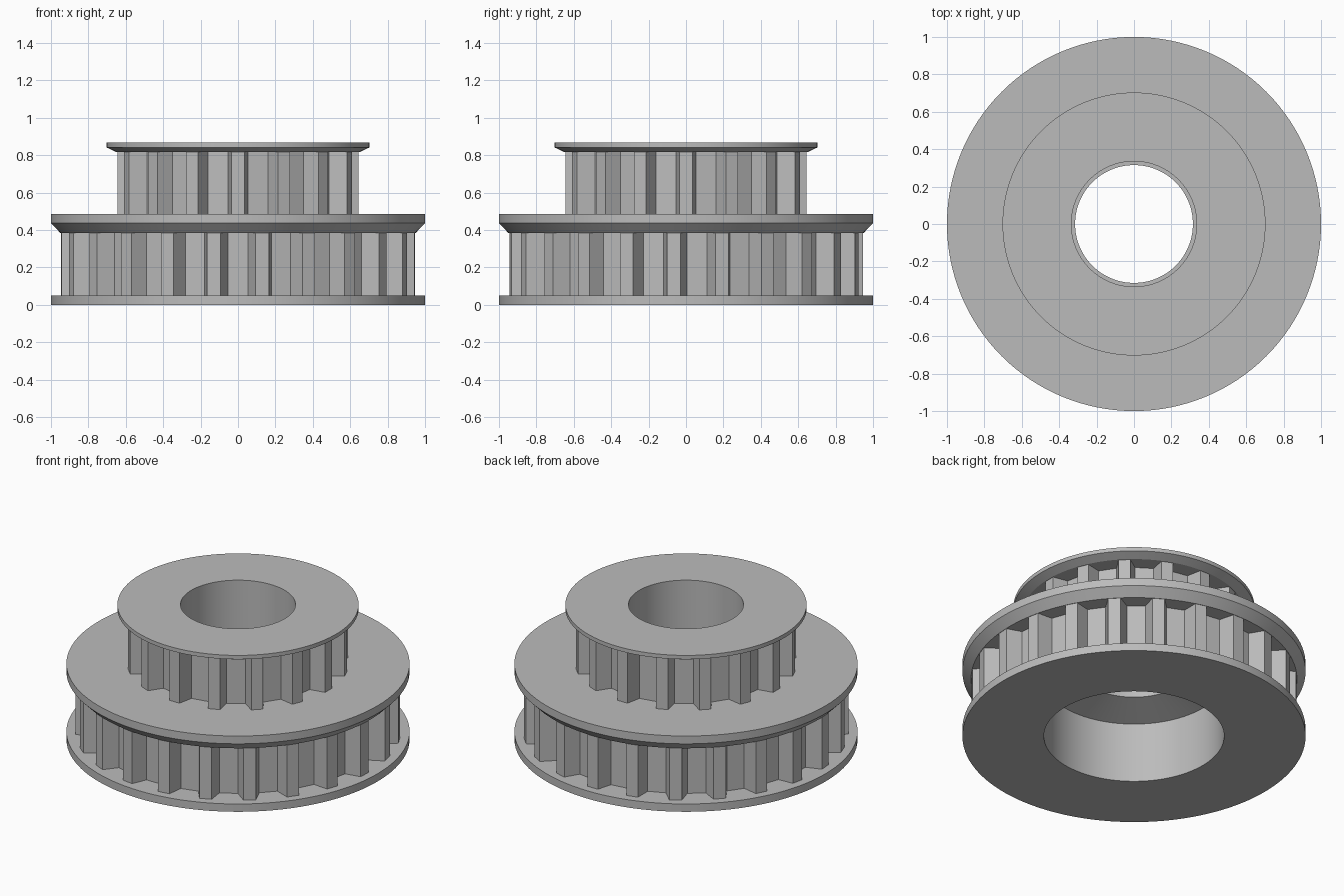
import bpy, bmesh
from math import sin, cos, pi, radians

old = bpy.data.objects.get("Cube")
if old:
    bpy.data.objects.remove(old, do_unlink=True)

metal = bpy.data.materials.new("plain_grey")
metal.use_nodes = True
GREY = (0.5, 0.5, 0.5, 1)
metal.diffuse_color = GREY
metal.node_tree.nodes["Principled BSDF"].inputs["Base Color"].default_value = GREY

SEGMENTS = 128
LOWER_BORE, UPPER_BORE, THROAT = 0.525, 0.335, 0.315


def finish(name, bm):
    bmesh.ops.recalc_face_normals(bm, faces=bm.faces)
    mesh = bpy.data.meshes.new(name)
    bm.to_mesh(mesh)
    bm.free()
    mesh.materials.append(metal)
    obj = bpy.data.objects.new(name, mesh)
    bpy.context.collection.objects.link(obj)
    bpy.ops.object.select_all(action="DESELECT")
    obj.select_set(True)
    bpy.context.view_layer.objects.active = obj
    bpy.ops.object.shade_smooth_by_angle(angle=radians(12))
    return obj


def lathe(name, profile):
    """Spin a closed (radius, height) profile around z."""
    bm = bmesh.new()
    verts = [bm.verts.new((r, 0, z)) for r, z in profile]
    edges = [bm.edges.new((v, verts[i - 1])) for i, v in enumerate(verts)]
    bmesh.ops.spin(bm, geom=verts + edges, cent=(0, 0, 0), axis=(0, 0, 1),
                   angle=2 * pi, steps=SEGMENTS, use_merge=True)
    bmesh.ops.remove_doubles(bm, verts=bm.verts, dist=1e-5)
    return finish(name, bm)


def wall(bm, points, z0, z1):
    """Raise a closed outline into a vertical wall."""
    low = [bm.verts.new((x, y, z0)) for x, y in points]
    high = [bm.verts.new((x, y, z1)) for x, y in points]
    for i in range(len(points)):
        bm.faces.new((low[i - 1], low[i], high[i], high[i - 1]))


def toothed_ring(name, teeth, root, tip, root_half, tip_half, bore, z0, z1):
    """Trapezoid teeth outside, round bore inside; flanges close the ends."""
    tooth = ((root, -root_half), (tip, -tip_half), (tip, tip_half), (root, root_half))
    outline = []
    for k in range(teeth):
        centre = pi / 2 + 2 * pi * k / teeth
        for r, offset in tooth:
            a = centre + radians(offset)
            outline.append((r * cos(a), r * sin(a)))
    circle = [(bore * cos(2 * pi * i / SEGMENTS), bore * sin(2 * pi * i / SEGMENTS))
              for i in range(SEGMENTS)]
    bm = bmesh.new()
    wall(bm, outline, z0, z1)
    wall(bm, circle, z0, z1)
    return finish(name, bm)


# Flanges
lathe("bottom_flange", [(LOWER_BORE, 0), (1, 0), (1, 0.05), (LOWER_BORE, 0.05)])
lathe("middle_flange", [(LOWER_BORE, 0.385), (0.95, 0.385), (1, 0.437), (1, 0.487),
                        (THROAT, 0.487), (THROAT, 0.445)])
lathe("top_flange", [(UPPER_BORE, 0.817), (0.65, 0.817), (0.703, 0.842),
                     (0.703, 0.867), (UPPER_BORE, 0.867)])

# Toothed rings between the flanges
toothed_ring("lower_toothed_ring", 23, 0.854, 0.948, 4.2, 2.2, LOWER_BORE, 0.05, 0.385)
toothed_ring("upper_toothed_ring", 16, 0.552, 0.645, 5.6, 3.1, UPPER_BORE, 0.487, 0.817)
